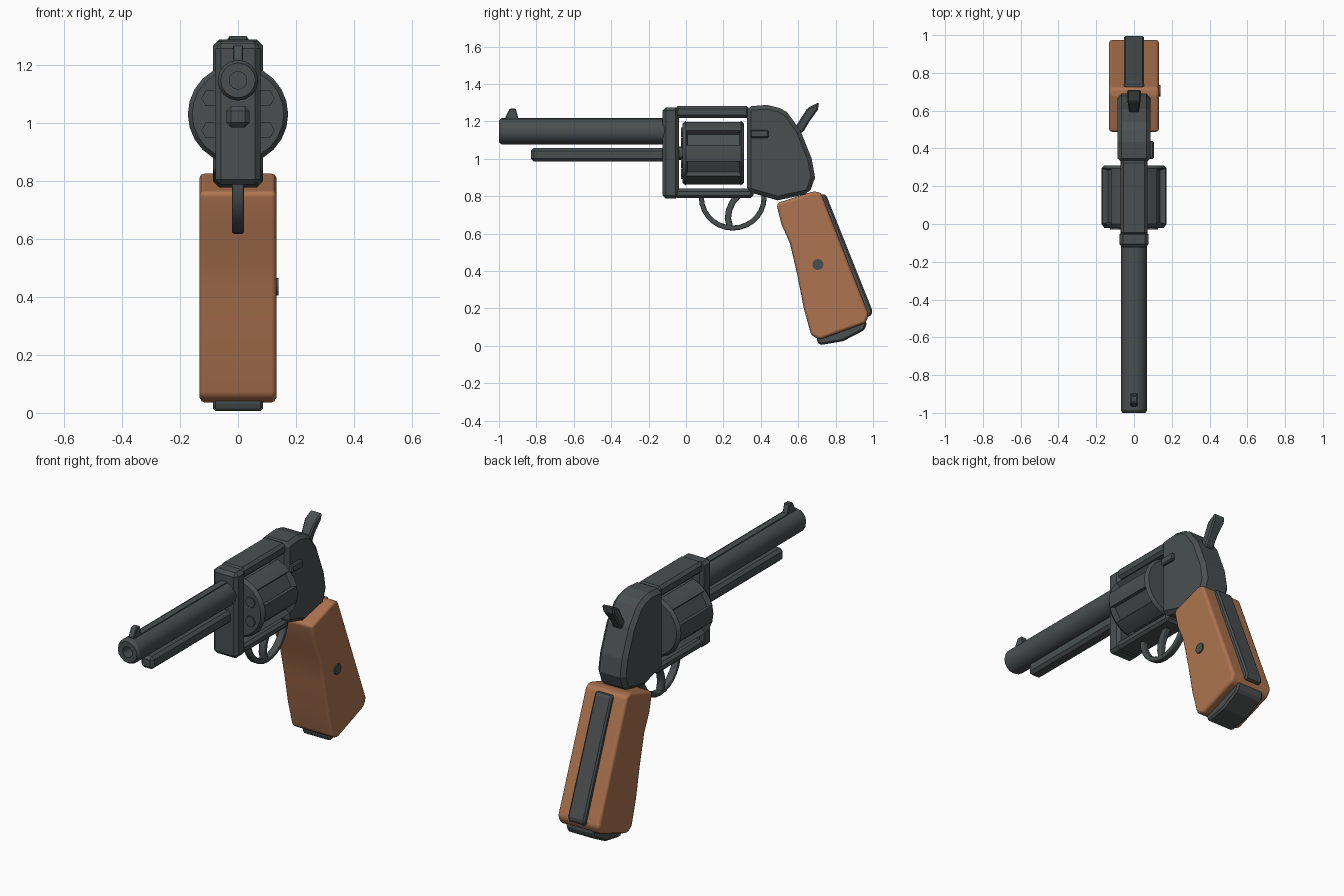
import bpy, bmesh, math
from mathutils import Vector, Matrix

if "Cube" in bpy.data.objects:
    bpy.data.objects.remove(bpy.data.objects["Cube"], do_unlink=True)


def material(name, rgb):
    m = bpy.data.materials.new(name)
    m.use_nodes = True
    m.diffuse_color = (*rgb, 1)
    m.node_tree.nodes["Principled BSDF"].inputs["Base Color"].default_value = (*rgb, 1)
    return m


STEEL = material("gunmetal", (0.068, 0.078, 0.078))
WOOD = material("brown_wood", (0.42, 0.175, 0.08))


def finish(name, bm, mat, bevel=0, segments=1, smooth=False):
    bmesh.ops.recalc_face_normals(bm, faces=bm.faces)
    mesh = bpy.data.meshes.new(name)
    bm.to_mesh(mesh)
    bm.free()
    mesh.materials.append(mat)
    obj = bpy.data.objects.new(name, mesh)
    bpy.context.collection.objects.link(obj)
    if smooth:
        bpy.ops.object.select_all(action='DESELECT')
        obj.select_set(True)
        bpy.context.view_layer.objects.active = obj
        bpy.ops.object.shade_smooth_by_angle(angle=math.radians(30))
    if bevel:
        mod = obj.modifiers.new("Bevel", 'BEVEL')
        mod.width, mod.segments = bevel, segments
        mod.limit_method, mod.angle_limit = 'ANGLE', math.radians(30)
        mod.harden_normals = smooth
    return obj


def prism(name, profile, half, mat=STEEL, x=0, **kw):
    """Side profile of (y, z) points, extruded across x."""
    bm = bmesh.new()
    face = bm.faces.new([bm.verts.new((x - half, y, z)) for y, z in profile])
    new = bmesh.ops.extrude_face_region(bm, geom=[face])["geom"]
    bmesh.ops.translate(bm, vec=(2 * half, 0, 0),
                        verts=[v for v in new if isinstance(v, bmesh.types.BMVert)])
    return finish(name, bm, mat, **kw)


def block(name, y0, y1, z0, z1, half, **kw):
    return prism(name, [(y0, z0), (y1, z0), (y1, z1), (y0, z1)], half, **kw)


def ribbon(name, path, thick, half, **kw):
    """Strip of even thickness following a path in the side plane."""
    pts = [Vector(p) for p in path]
    left, right = [], []
    for i, p in enumerate(pts):
        d = (pts[min(i + 1, len(pts) - 1)] - pts[max(i - 1, 0)]).normalized()
        n = Vector((-d.y, d.x)) * thick / 2
        left.append(p + n)
        right.append(p - n)
    return prism(name, left + right[::-1], half, **kw)


def lathe(profile, sides, z, x=0):
    """Revolve (radius, y) points about an axis along y."""
    bm = bmesh.new()
    vs = [bm.verts.new((r, y, 0)) for r, y in profile]
    es = [bm.edges.new(pair) for pair in zip(vs, vs[1:])]
    bmesh.ops.spin(bm, geom=vs + es, cent=(0, 0, 0), axis=(0, 1, 0),
                   angle=math.tau, steps=sides)
    bmesh.ops.remove_doubles(bm, verts=bm.verts, dist=1e-4)
    bmesh.ops.translate(bm, verts=bm.verts, vec=(x, 0, z))
    return bm


# Barrel with bore, top rib, sight and ejector housing
finish("barrel", lathe([(0, -.9), (.03, -.9), (.03, -1), (.06, -1), (.07, -.985),
                        (.07, -.1), (0, -.1)], 16, 1.147), STEEL, smooth=True)
block("barrel_rib", -.965, -.1, 1.19, 1.219, .018)
prism("front_sight", [(-.965, 1.2), (-.965, 1.225), (-.942, 1.268), (-.91, 1.268),
                      (-.892, 1.2)], .018, bevel=.004)
block("ejector_housing", -.83, -.1, .985, 1.058, .04, bevel=.016)

# Frame
block("frame_front", -.125, -.037, .787, 1.275, .077, bevel=.018)
block("top_strap", -.06, .34, 1.217, 1.282, .072, bevel=.016)
block("bottom_strap", -.06, .36, .79, .84, .072, bevel=.014)
prism("frame_rear", [(.325, .825), (.49, .778), (.66, .815), (.69, .9), (.672, 1.0),
                     (.61, 1.155), (.54, 1.25), (.5, 1.272), (.435, 1.288),
                     (.325, 1.28)], .087, bevel=.022)
block("release_button", .345, .44, 1.112, 1.155, .02, x=.085, bevel=.006)

# Fluted cylinder: recess six pairs of side faces
AXIS = 1.03
bm = lathe([(0, -.02), (.158, -.02), (.173, 0), (.173, .293), (.158, .31), (0, .31)],
           24, 0)
flutes = []
for f in bm.faces:
    c = f.calc_center_median()
    if f.calc_area() > .008 and math.hypot(c.x, c.z) > .165:
        if math.cos(6 * (math.atan2(c.z, c.x) - math.pi / 6)) > 0:
            flutes.append(f)
bmesh.ops.inset_region(bm, faces=flutes, thickness=.008, use_even_offset=True)
for v in {v for f in flutes for v in f.verts}:
    step = math.pi / 3
    a = (math.floor(math.atan2(v.co.z, v.co.x) / step) + .5) * step
    d = Vector((math.cos(a), 0, math.sin(a)))
    v.co += d * (.138 - v.co.dot(d))
bmesh.ops.translate(bm, verts=bm.verts, vec=(0, 0, AXIS))
finish("cylinder", bm, STEEL, smooth=True)
finish("cylinder_pin", lathe([(0, -.05), (.035, -.05), (.035, 0), (0, 0)], 12, AXIS),
       STEEL, smooth=True)
for i in range(6):
    a = math.radians(30 + 60 * i)
    finish(f"chamber_{i + 1}", lathe([(0, -.028), (.031, -.028), (.031, -.015), (0, -.015)],
           6, AXIS + .11 * math.sin(a), .11 * math.cos(a)), STEEL)

# Hammer with a spur that widens toward the tip
hammer = prism("hammer", [(.57, 1.14), (.6, 1.195), (.65, 1.272), (.712, 1.303),
                          (.705, 1.262), (.66, 1.2), (.625, 1.14)], .037, bevel=.008)
for v in hammer.data.vertices:
    if v.co.z < 1.21:
        v.co.x *= .75

# Trigger and guard
guard = [(.25 - .168 * math.cos(math.pi * i / 14), .795 - .165 * math.sin(math.pi * i / 14))
         for i in range(15)]
ribbon("trigger_guard", [(guard[0][0], .815)] + guard + [(guard[-1][0], .815)],
       .027, .02, bevel=.006, smooth=True)
ribbon("trigger", [(.285, .81), (.25, .77), (.23, .725), (.224, .68), (.235, .635)],
       .034, .02, bevel=.008, smooth=True)

# Grip, screw, backstrap and butt plate
prism("grip", [(.483, .762), (.687, .828), (.722, .818), (.978, .165), (.96, .122),
               (.715, .033), (.67, .055), (.63, .2), (.595, .38), (.555, .55),
               (.51, .65)], .133, mat=WOOD, bevel=.026, segments=2, smooth=True)
finish("grip_screw", lathe([(0, -.006), (.03, -.006), (.03, .006), (0, .006)], 12, 0),
       STEEL).matrix_world = (Matrix.Translation((.134, .705, .435))
                              @ Matrix.Rotation(math.pi / 2, 4, 'Z'))
prism("backstrap", [(.70, .79), (.735, .815), (.75, .805), (.998, .185), (.985, .155),
                    (.95, .16)], .053, bevel=.01)
prism("butt_plate", [(.70, .06), (.70, .022), (.715, .004), (.84, .025), (.955, .085),
                     (.968, .125), (.95, .15)], .087, bevel=.01)
